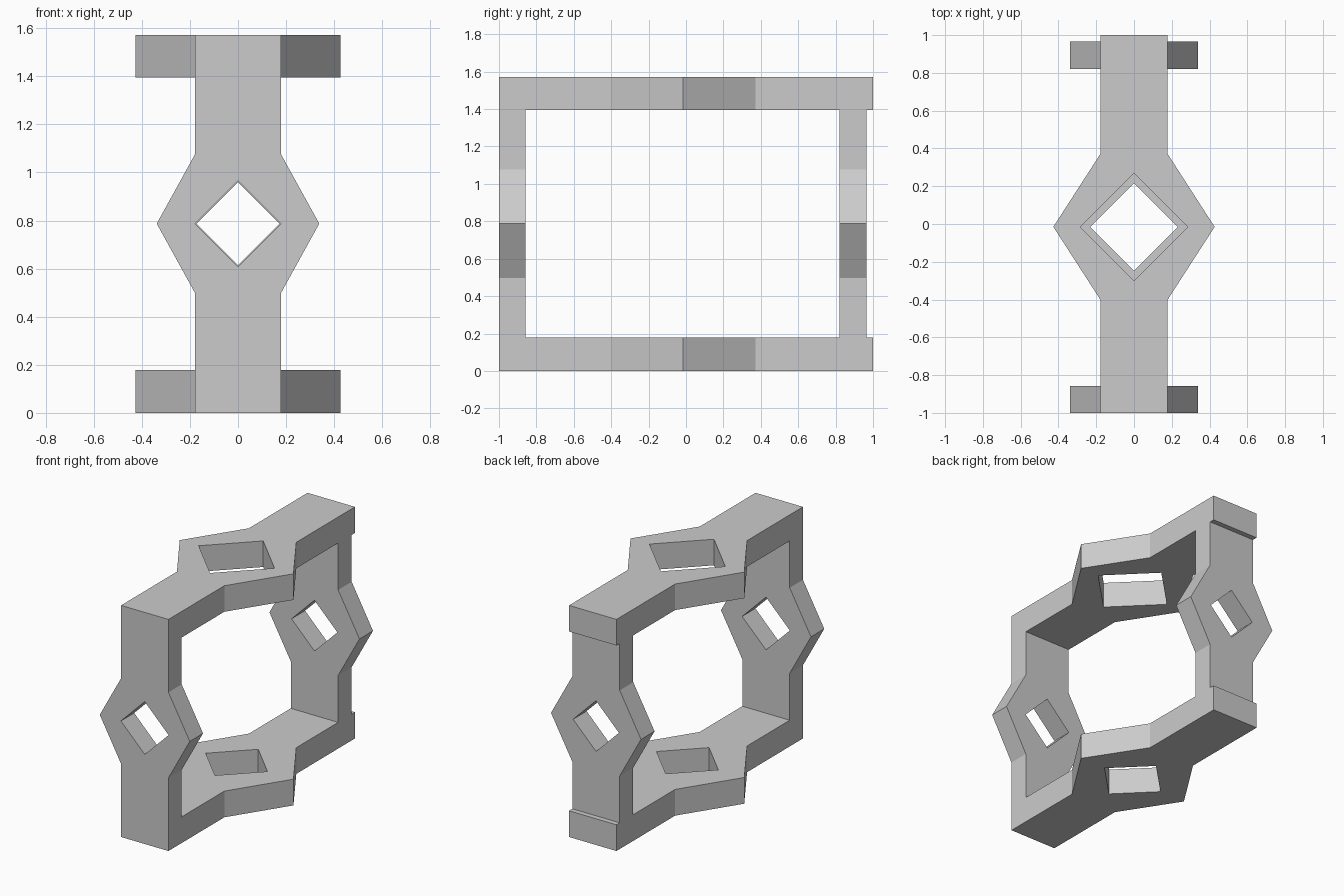
import bpy, bmesh

if "Cube" in bpy.data.objects:
    bpy.data.objects.remove(bpy.data.objects["Cube"])

HALF_W = 0.178   # half width of every bar


def bar(name, axis, lo, hi, ends, centre, bulge, reach, hole):
    """Flat bar with a pointed bulge and a diamond hole.
    axis 'y': runs along y, thickness lo..hi in z.  axis 'z': the opposite.
    Half of it is built, then mirrored over x."""
    a, b = ends
    hx, hl = hole
    pts = [(0, a), (HALF_W, a), (HALF_W, centre - reach), (bulge, centre),
           (HALF_W, centre + reach), (HALF_W, b), (0, b),
           (0, centre + hl), (hx, centre), (0, centre - hl)]
    bm = bmesh.new()
    put = (lambda p, t: (p[0], p[1], t)) if axis == 'y' else (lambda p, t: (p[0], t, p[1]))
    low = [bm.verts.new(put(p, lo)) for p in pts]
    high = [bm.verts.new(put(p, hi)) for p in pts]
    bm.faces.new(low)
    bm.faces.new(high)
    n = len(pts)
    for i in range(n):
        j = (i + 1) % n
        if pts[i][0] == 0 and pts[j][0] == 0:
            continue                       # open along the mirror plane
        bm.faces.new((low[i], low[j], high[j], high[i]))
    # other half, welded in the middle
    bmesh.ops.mirror(bm, geom=bm.verts[:] + bm.edges[:] + bm.faces[:],
                     axis='X', merge_dist=0.0001)
    bmesh.ops.remove_doubles(bm, verts=bm.verts, dist=0.0001)
    bmesh.ops.recalc_face_normals(bm, faces=bm.faces)
    me = bpy.data.meshes.new(name)
    bm.to_mesh(me)
    bm.free()
    ob = bpy.data.objects.new(name, me)
    bpy.context.collection.objects.link(ob)
    return ob


# Horizontal bars (wider bulge) and uprights (narrower bulge)
frame = bar("frame", 'y', 1.395, 1.572, (-1, 1), -0.015, 0.427, 0.386, (0.285, 0.285))
others = [
    bar("bottom_bar", 'y', 0.0, 0.178, (-1, 1), -0.015, 0.427, 0.386, (0.232, 0.232)),
    bar("front_upright", 'z', -1, -0.858, (0.1, 1.48), 0.787, 0.338, 0.29, (0.179, 0.179)),
    bar("back_upright", 'z', 0.82, 0.965, (0.1, 1.48), 0.787, 0.338, 0.29, (0.172, 0.172)),
]

# Join the uprights first so every union touches the frame
bpy.context.view_layer.objects.active = frame
for ob in (others[1], others[2], others[0]):
    m = frame.modifiers.new("union", 'BOOLEAN')
    m.operation = 'UNION'
    m.solver = 'EXACT'
    m.object = ob
    bpy.ops.object.modifier_apply(modifier=m.name)
    bpy.data.objects.remove(ob)

# Merge the leftover coplanar seams
bm = bmesh.new()
bm.from_mesh(frame.data)
bmesh.ops.remove_doubles(bm, verts=bm.verts, dist=0.0001)
bm.to_mesh(frame.data)
bm.free()
